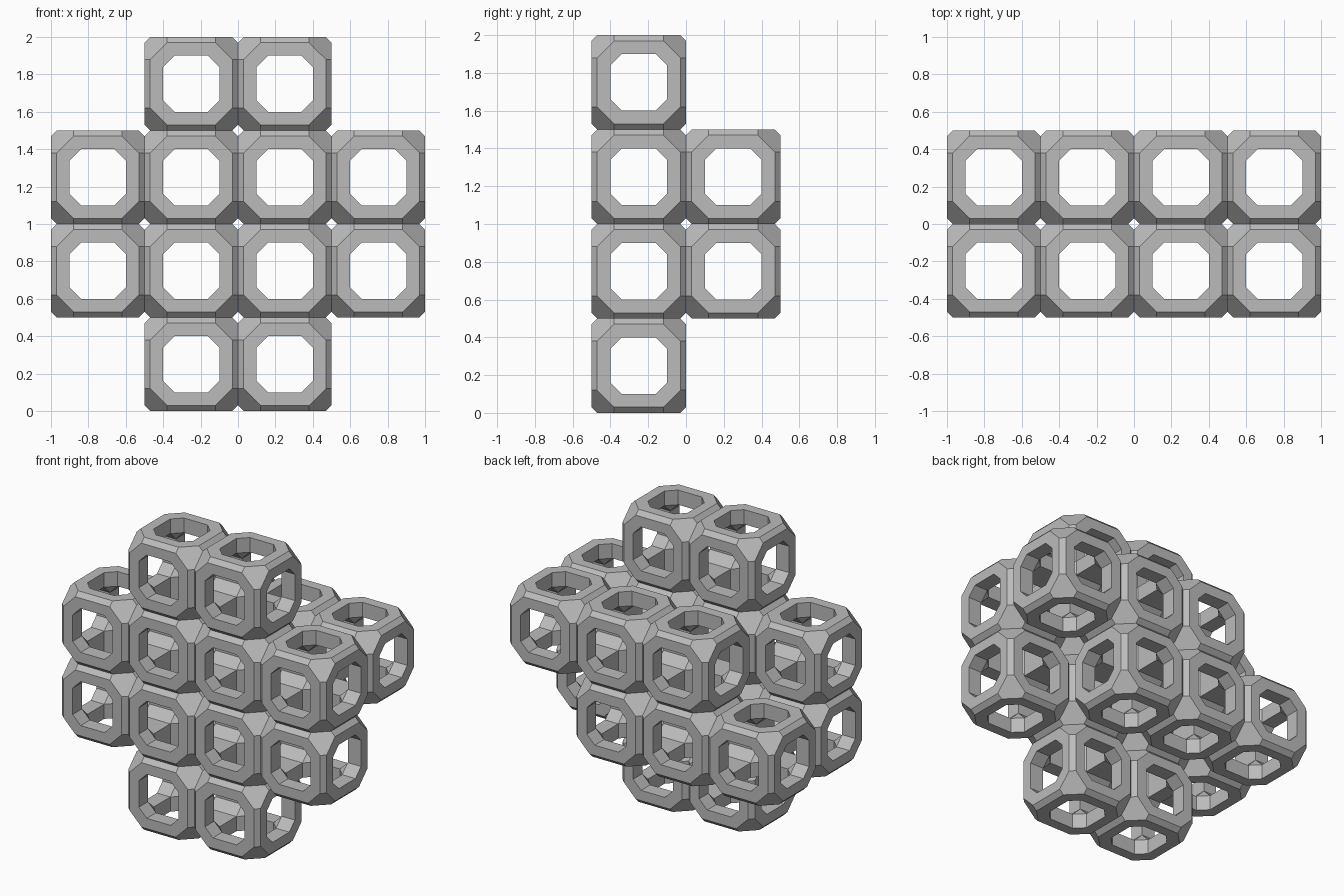
import bpy
import bmesh
import math
from itertools import permutations, product
from mathutils import Vector

if "Cube" in bpy.data.objects:
    bpy.data.objects.remove(bpy.data.objects["Cube"], do_unlink=True)

# One matte grey for the whole lattice
grey = bpy.data.materials.new("matte grey")
grey.use_nodes = True
colour = (0.5, 0.5, 0.5, 1)
grey.diffuse_color = colour
grey.node_tree.nodes["Principled BSDF"].inputs["Base Color"].default_value = colour


def corner_points(a, b, c):
    """All signed arrangements of three coordinates."""
    return [Vector(x * s for x, s in zip(p, signs))
            for p in sorted(set(permutations((a, b, c))))
            for signs in product((-1, 1), repeat=3)]


def facet(points, n):
    """Points lying furthest along n, ordered around n."""
    top = max(p.dot(n) for p in points)
    u = n.orthogonal().normalized()
    v = n.cross(u).normalized()
    ring = [p for p in points if p.dot(n) > top - 0.001]
    return sorted(ring, key=lambda p: math.atan2(p.dot(v), p.dot(u)))


def add_face(bm, points):
    bm.faces.new([bm.verts.new(p) for p in points])


def add_band(bm, outer, inner):
    for i in range(len(outer)):
        j = (i + 1) % len(outer)
        add_face(bm, (outer[i], outer[j], inner[j], inner[i]))


# Hollow cell: bevelled outer shell, truncated cubic cavity, six octagonal openings
shell = corner_points(0.13, 0.22, 0.25)
mouth = corner_points(0.09, 0.15, 0.25)
cavity = corner_points(0.09, 0.15, 0.15)
bm = bmesh.new()
for d in product((-1, 0, 1), repeat=3):
    n = Vector(d)
    kind = sum(map(abs, d))
    if kind == 1:
        rim = [p for p in facet(mouth, n)]
        add_band(bm, facet(shell, n), rim)
        add_band(bm, rim, facet(cavity, n))
    elif kind == 2:
        add_face(bm, facet(shell, n))
    elif kind == 3:
        add_face(bm, facet(shell, n))
        add_face(bm, facet(cavity, n)[::-1])
bmesh.ops.remove_doubles(bm, verts=bm.verts[:], dist=0.0005)
bmesh.ops.recalc_face_normals(bm, faces=bm.faces[:])
cell_mesh = bpy.data.meshes.new("hollow_cell")
bm.to_mesh(cell_mesh)
bm.free()
cell_mesh.materials.append(grey)

# Rows of cells from bottom to top, columns from -x to +x
layers = {
    "front": (-0.25, (".##.", "####", "####", ".##.")),
    "back": (0.25, ("....", "###.", ".###", "....")),
}
for layer, (y, rows) in layers.items():
    for r, row in enumerate(rows):
        for c, mark in enumerate(row):
            if mark == "#":
                cell = bpy.data.objects.new(f"{layer}_cell_row{r + 1}_column{c + 1}", cell_mesh)
                cell.location = (c / 2 - 0.75, y, r / 2 + 0.25)
                bpy.context.collection.objects.link(cell)
